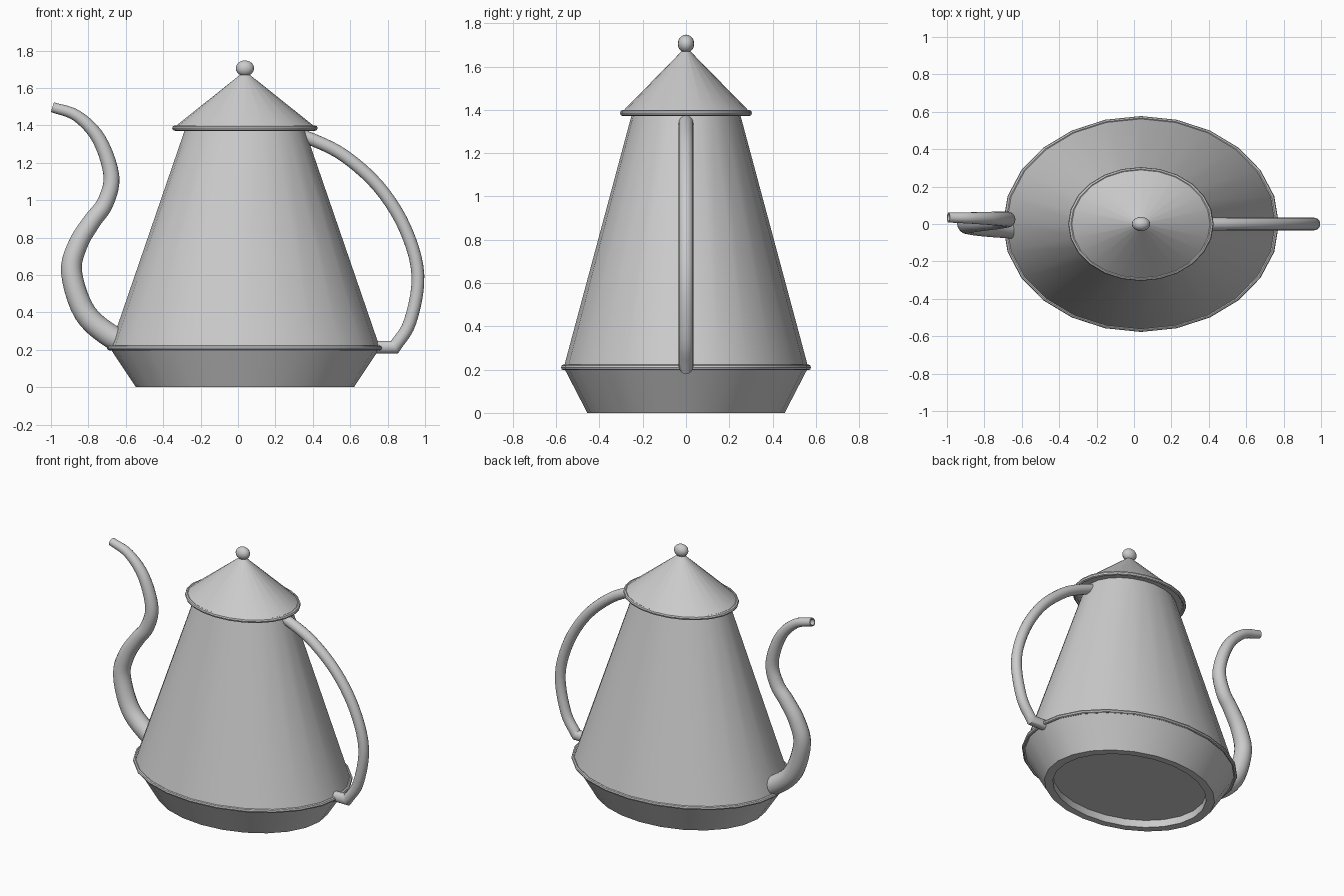
import bpy, bmesh, math
from mathutils import Vector

cube = bpy.data.objects.get("Cube")
if cube:
    bpy.data.objects.remove(cube, do_unlink=True)

CX = 0.037      # pot axis offset in x
OVAL = 0.782    # depth / width of the oval pot
SIDES = 24

metal = bpy.data.materials.new("light grey metal")
metal.use_nodes = True
metal.diffuse_color = (0.6, 0.6, 0.6, 1)
metal.node_tree.nodes["Principled BSDF"].inputs["Base Color"].default_value = (0.6, 0.6, 0.6, 1)


def finish(bm, name):
    bmesh.ops.recalc_face_normals(bm, faces=bm.faces)
    me = bpy.data.meshes.new(name)
    bm.to_mesh(me)
    bm.free()
    me.materials.append(metal)
    ob = bpy.data.objects.new(name, me)
    bpy.context.collection.objects.link(ob)
    bpy.ops.object.select_all(action='DESELECT')
    ob.select_set(True)
    bpy.context.view_layer.objects.active = ob
    bpy.ops.object.shade_smooth_by_angle(angle=math.radians(35))
    return ob


def bridge(bm, a, b):
    n = len(a)
    for i in range(n):
        bm.faces.new((a[i], a[(i + 1) % n], b[(i + 1) % n], b[i]))


def lathe(name, profile, closed=False):
    """Oval lathe of (radius, z) points; open profiles get capped ends."""
    bm = bmesh.new()
    rings = []
    for r, z in profile:
        rings.append([bm.verts.new((CX + r * math.cos(t), OVAL * r * math.sin(t), z))
                      for t in (2 * math.pi * i / SIDES for i in range(SIDES))])
    for a, b in zip(rings, rings[1:]):
        bridge(bm, a, b)
    if closed:
        bridge(bm, rings[-1], rings[0])
    else:
        bm.faces.new(rings[0])
        bm.faces.new(rings[-1])
    return finish(bm, name)


def rim(name, r, z, thick):
    lathe(name, [(r + thick * math.cos(t), z + thick * math.sin(t))
                 for t in (math.pi * i / 4 for i in range(8))], closed=True)


def smooth_path(pts, steps=5):
    """Catmull-Rom through (x, y, z, radius) points."""
    p = [Vector(q) for q in pts]
    p = [2 * p[0] - p[1]] + p + [2 * p[-1] - p[-2]]
    out = []
    for a, b, c, d in zip(p, p[1:], p[2:], p[3:]):
        for k in range(steps):
            t = k / steps
            out.append(0.5 * (2 * b + (c - a) * t + (2 * a - 5 * b + 4 * c - d) * t ** 2
                              + (3 * b - a - 3 * c + d) * t ** 3))
    return out + [p[-2]]


def tube(name, path, sides=16, hollow_end=False):
    """Sweep a circle along the path with mitred corners."""
    bm = bmesh.new()
    rings = []

    def ring(i, scale=1.0):
        pos = path[i].to_3d()
        d0 = (pos - path[max(i - 1, 0)].to_3d()).normalized()
        d1 = (path[min(i + 1, len(path) - 1)].to_3d() - pos).normalized()
        d = (d0 + d1).normalized()
        side = d.cross(Vector((0, 1, 0))).normalized()
        up = side.cross(d)
        mitre = 1 / max(d.dot(d1 if d1.length else d0), 0.5)
        r = path[i][3] * scale
        rings.append([bm.verts.new(pos + side * (r * mitre * math.cos(t)) + up * (r * math.sin(t)))
                      for t in (2 * math.pi * k / sides for k in range(sides))])

    for i in range(len(path)):
        ring(i)
    if hollow_end:
        ring(len(path) - 1, 0.75)
        ring(len(path) - 5, 0.7)
    for a, b in zip(rings, rings[1:]):
        bridge(bm, a, b)
    bm.faces.new(rings[0])
    bm.faces.new(rings[-1])
    return finish(bm, name)


# Pot body with recessed foot
lathe("body", [(0.525, 0.05), (0.525, 0), (0.583, 0), (0.722, 0.21), (0.318, 1.385)])
rim("body_rim", 0.725, 0.21, 0.013)

# Conical lid with rolled rim
lathe("lid", [(0.375, 1.38), (0.375, 1.392), (0.02, 1.675)])
rim("lid_rim", 0.375, 1.385, 0.014)

# Oval knob
bm = bmesh.new()
bmesh.ops.create_uvsphere(bm, u_segments=16, v_segments=10, radius=1)
for v in bm.verts:
    v.co = (CX + v.co.x * 0.049, v.co.y * 0.038, 1.705 + v.co.z * 0.042)
finish(bm, "knob")

# Tapered swan-neck spout
tube("spout", smooth_path([
    (-0.57, -0.018, 0.235, 0.064), (-0.68, -0.013, 0.273, 0.063), (-0.82, -0.005, 0.40, 0.060),
    (-0.89, 0.002, 0.615, 0.056), (-0.855, 0.008, 0.765, 0.052), (-0.78, 0.014, 0.888, 0.048),
    (-0.71, 0.020, 0.985, 0.045), (-0.677, 0.025, 1.13, 0.042), (-0.743, 0.029, 1.326, 0.037),
    (-0.86, 0.032, 1.45, 0.031), (-0.992, 0.035, 1.497, 0.027)]), hollow_end=True)

# Handle: curved grip with a mitred stub at the bottom
grip = smooth_path([
    (0.30, 0, 1.35, 0.034), (0.39, 0, 1.327, 0.034), (0.567, 0, 1.238, 0.034),
    (0.754, 0, 1.07, 0.034), (0.893, 0, 0.85, 0.034), (0.962, 0, 0.60, 0.034),
    (0.92, 0, 0.35, 0.034), (0.837, 0, 0.214, 0.034)])
tube("handle", grip + [Vector((0.70, 0, 0.214, 0.034))])
